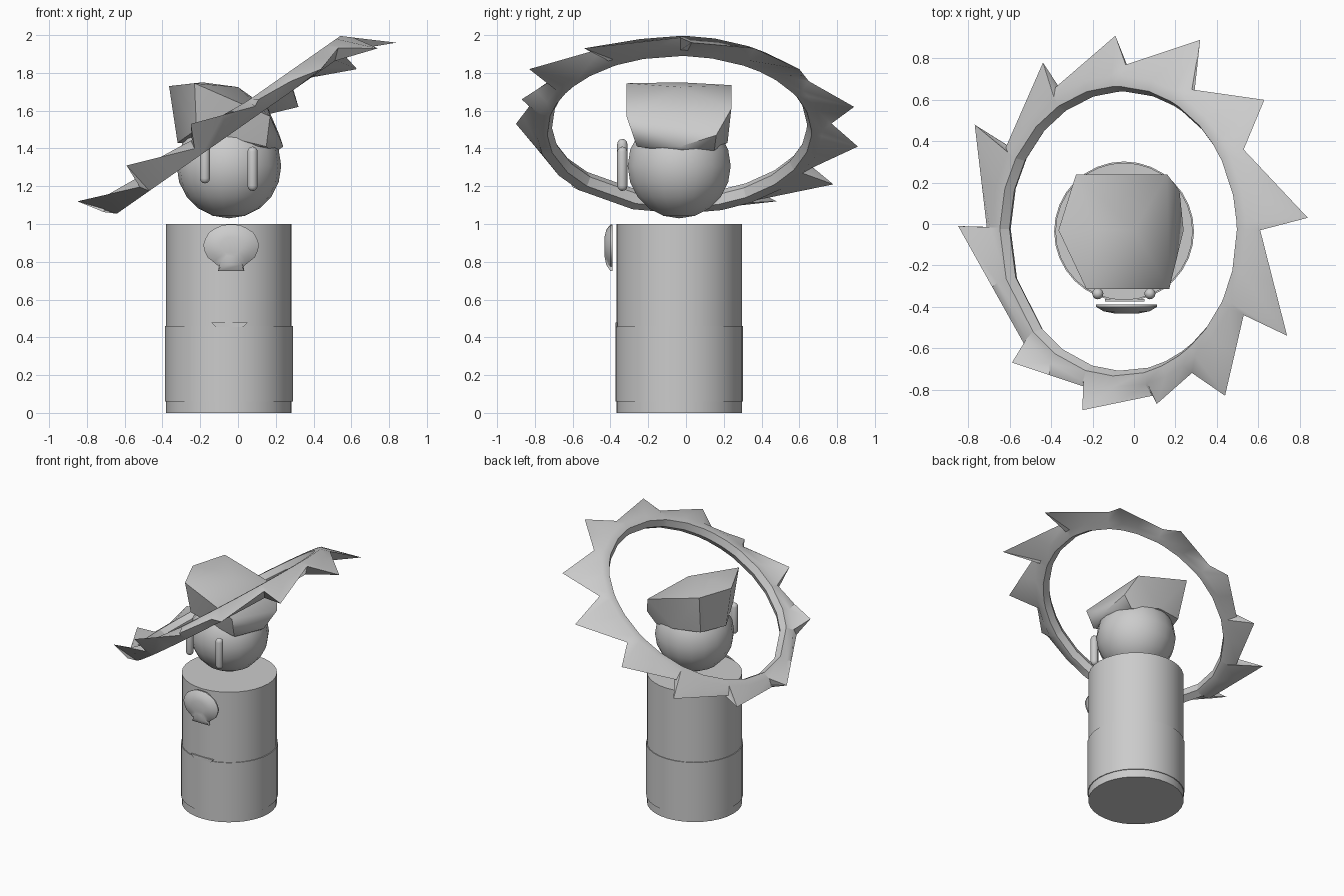
import bpy, bmesh
from math import sin, cos, pi, radians, atan2
from mathutils import Vector

if "Cube" in bpy.data.objects:
    bpy.data.objects.remove(bpy.data.objects["Cube"])

CX, CY = -0.048, -0.036


def finish(name, bm, angle=40):
    bmesh.ops.recalc_face_normals(bm, faces=bm.faces[:])
    me = bpy.data.meshes.new(name)
    bm.to_mesh(me)
    bm.free()
    ob = bpy.data.objects.new(name, me)
    bpy.context.collection.objects.link(ob)
    bpy.ops.object.select_all(action='DESELECT')
    ob.select_set(True)
    bpy.context.view_layer.objects.active = ob
    bpy.ops.object.shade_smooth_by_angle(angle=radians(angle))
    return ob


def lathe(name, profile, x, y, n):
    """Revolve (radius, z) points; zero radius closes to a point."""
    bm = bmesh.new()
    rings = []
    for r, z in profile:
        if r == 0:
            rings.append([bm.verts.new((x, y, z))] * n)
        else:
            rings.append([bm.verts.new((x + r * cos(2 * pi * i / n), y + r * sin(2 * pi * i / n), z))
                          for i in range(n)])
    for a, b in zip(rings, rings[1:]):
        for i in range(n):
            j = (i + 1) % n
            bm.faces.new(list(dict.fromkeys((a[i], a[j], b[j], b[i]))))
    return finish(name, bm)


# Body: dark foot, slightly wider skirt, upper torso
lathe("base", [(0, 0), (0.332, 0), (0.332, 0.06)], CX, CY, 32)
lathe("skirt", [(0.332, 0.06), (0.338, 0.06), (0.338, 0.46), (0.332, 0.46)], CX, CY, 32)
lathe("torso", [(0.332, 0.46), (0.332, 1.0), (0, 1.0)], CX, CY, 32)

# Head
lathe("head", [(0 if k in (0, 10) else 0.277 * sin(pi * k / 10), 1.307 - 0.277 * cos(pi * k / 10))
               for k in range(11)], CX, CY, 18)

# Eyes: upright capsules
for name, x, z0, z1 in (("eye_left", -0.175, 1.215, 1.45), ("eye_right", 0.077, 1.175, 1.41)):
    r = 0.027
    arc = [(r * sin(a), r * cos(a)) for a in (0, pi / 6, pi / 3, pi / 2)]
    prof = [(s, z0 + r - c) for s, c in arc] + [(s, z1 - r + c) for s, c in reversed(arc)]
    lathe(name, prof, x, -0.337, 12)

# Hair: angular cap, high on the left and sloping to the right
bm = bmesh.new()
for p in [(-0.28, 0.24, 1.735), (-0.23, -0.315, 1.745), (-0.365, -0.03, 1.73), (-0.19, -0.03, 1.75),
          (0.0, -0.03, 1.725), (0.16, 0.24, 1.61), (0.17, -0.315, 1.57),
          (-0.32, -0.03, 1.43), (-0.25, 0.18, 1.44), (-0.22, -0.26, 1.5),
          (0.22, 0.16, 1.47), (0.24, -0.03, 1.41), (0.19, -0.02, 1.375),
          (0.15, -0.26, 1.41), (-0.05, 0.22, 1.43), (0.15, 0.15, 1.39)]:
    bm.verts.new(p)
bmesh.ops.convex_hull(bm, input=bm.verts[:])
finish("hair", bm, 45)

# Chest shell: domed fan with a small foot
out = [(-0.065, 0.775), (-0.07, 0.75), (0.07, 0.75), (0.065, 0.775)]
for k in range(17):
    a = radians(-50 + 280 * k / 16)
    s = 1 + 0.02 * (k % 2)
    out.append((0.145 * s * cos(a), 0.885 + 0.113 * s * sin(a)))
bm = bmesh.new()
layers = [[bm.verts.new((-0.036 + x * s, y, 0.885 + (z - 0.885) * s)) for x, z in out]
          for s, y in ((1, -0.39), (1, -0.4), (0.75, -0.422), (0.4, -0.432))]
for a, b in zip(layers, layers[1:]):
    for i in range(len(out)):
        j = (i + 1) % len(out)
        bm.faces.new((a[i], a[j], b[j], b[i]))
bm.faces.new(layers[0])
bm.faces.new(layers[-1])
finish("chest_shell", bm)

# Waist clasp: thin strip where the skirt meets the torso
bm = bmesh.new()
bmesh.ops.create_cube(bm, size=1)
for v in bm.verts:
    v.co = Vector((-0.045 + v.co.x * (0.19 if v.co.z > 0 else 0.15), -0.368 + v.co.y * 0.012, 0.467 + v.co.z * 0.022))
finish("waist_clasp", bm)

# Halo: tilted ring with raked teeth; tips listed clockwise from the right
TILT = radians(35)
C = Vector((-0.05, -0.035, 1.525))
U, V, N = Vector((cos(TILT), 0, sin(TILT))), Vector((0, 1, 0)), Vector((-sin(TILT), 0, cos(TILT)))
tips = [(0.84, 0.03, 1.96), (0.74, -0.54, 1.93), (0.44, -0.83, 1.82), (0.11, -0.87, 1.66),
        (-0.25, -0.90, 1.53), (-0.59, -0.67, 1.31), (-0.85, -0.01, 1.12), (-0.77, 0.48, 1.12),
        (-0.44, 0.78, 1.21), (-0.09, 0.91, 1.41), (0.32, 0.89, 1.62), (0.63, 0.60, 1.82)]
valleys = [(0.61, -0.03), (0.53, -0.44), (0.28, -0.72), (0.09, -0.83), (-0.23, -0.79), (-0.52, -0.60),
           (-0.71, -0.03), (-0.62, 0.37), (-0.38, 0.66), (-0.04, 0.77), (0.28, 0.65), (0.53, 0.36)]
rim = []
for i, t in enumerate(tips):
    x, y = valleys[i]
    val = Vector((x, y, C.z + (x - C.x) * sin(TILT) / cos(TILT)))
    nxt = Vector(tips[(i + 1) % len(tips)])
    rim += [Vector(t), val, val.lerp(nxt, 0.5)]
bm = bmesh.new()
cols = []
for p in rim:
    a = atan2(p.y - C.y, (p.x - C.x) / cos(TILT))
    d = U * cos(a) + V * sin(a)
    pts = [C + d * r + N * h for r, h in ((0.675, 0), (0.70, 0.046), (0.755, 0.046))]
    pts += [p] + [C + d * r + N * h for r, h in ((0.755, -0.046), (0.70, -0.046))]
    cols.append([bm.verts.new(q) for q in pts])
for i, a in enumerate(cols):
    b = cols[(i + 1) % len(cols)]
    for k in range(6):
        m = (k + 1) % 6
        bm.faces.new((a[k], a[m], b[m], b[k]))
finish("halo", bm, 50)
